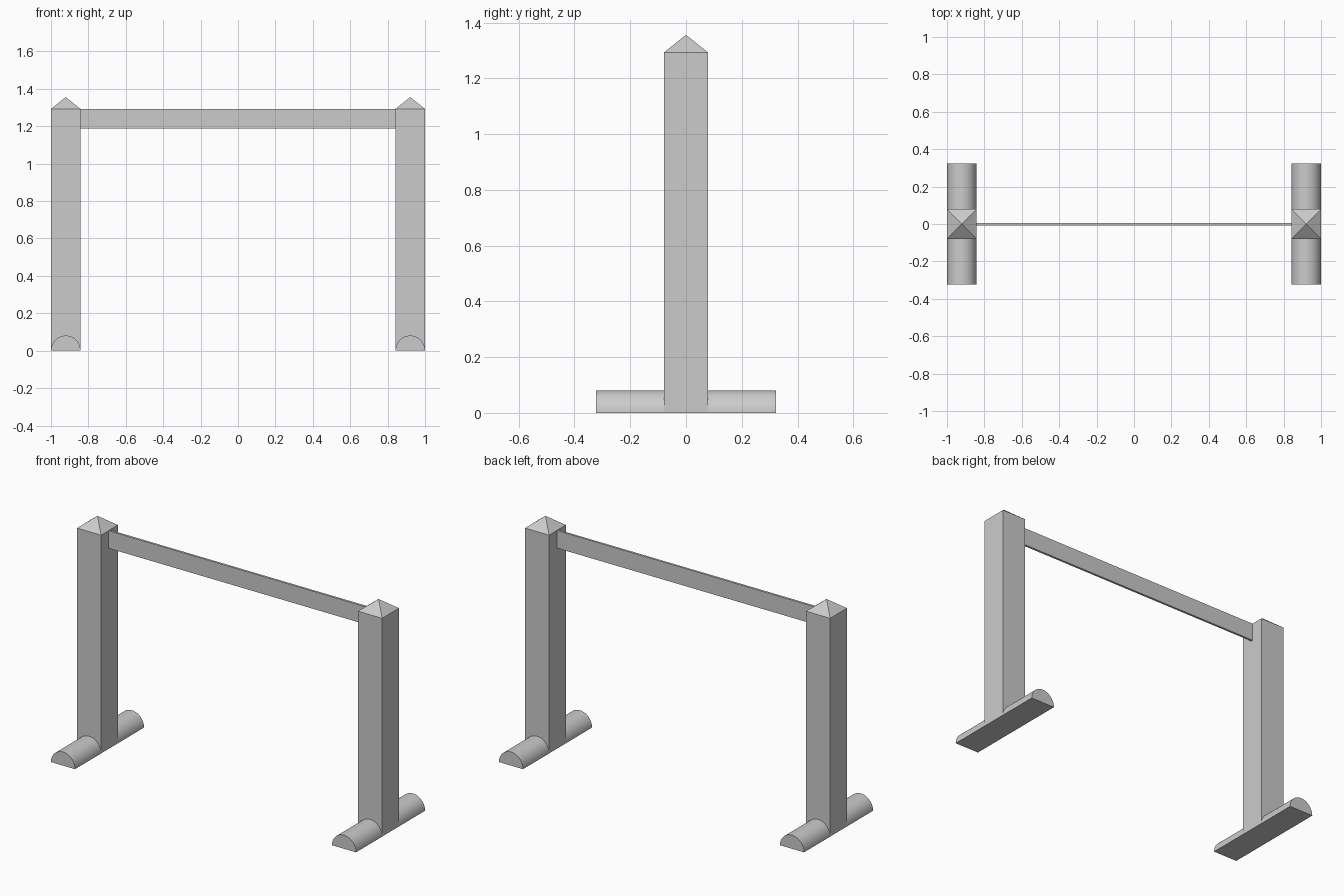
import bpy, bmesh, math

if "Cube" in bpy.data.objects:
    bpy.data.objects.remove(bpy.data.objects["Cube"])

HALF = 0.079           # half width of post and foot
POST_X = 1 - HALF
POST_TOP, PEAK = 1.293, 1.356
FOOT_HALF = 0.323


def make_object(name, bm):
    bmesh.ops.recalc_face_normals(bm, faces=bm.faces)
    mesh = bpy.data.meshes.new(name)
    bm.to_mesh(mesh)
    bm.free()
    obj = bpy.data.objects.new(name, mesh)
    bpy.context.collection.objects.link(obj)
    return obj


def box(bm, lo, hi):
    verts = bmesh.ops.create_cube(bm, size=1)["verts"]
    for v in verts:
        for i in range(3):
            v.co[i] = lo[i] if v.co[i] < 0 else hi[i]
    return verts


# Square post with a pyramid cap
def post(name, x):
    bm = bmesh.new()
    box(bm, (x - HALF, -HALF, 0), (x + HALF, HALF, POST_TOP))
    bm.faces.ensure_lookup_table()
    top = max(bm.faces, key=lambda f: f.calc_center_median().z)
    tip = bmesh.ops.poke(bm, faces=[top])["verts"][0]
    tip.co.z = PEAK
    return make_object(name, bm)


# Half-round foot running front to back
def foot(name, x, segments=32):
    bm = bmesh.new()
    ring = []
    for i in range(segments + 1):
        a = math.pi * i / segments
        ring.append(bm.verts.new((x + HALF * math.cos(a), -FOOT_HALF,
                                  0.081 * math.sin(a))))
    face = bm.faces.new(ring)
    new = bmesh.ops.extrude_face_region(bm, geom=[face], use_keep_orig=True)["geom"]
    moved = [g for g in new if isinstance(g, bmesh.types.BMVert)]
    bmesh.ops.translate(bm, verts=moved, vec=(0, 2 * FOOT_HALF, 0))
    obj = make_object(name, bm)
    bpy.ops.object.select_all(action='DESELECT')
    obj.select_set(True)
    bpy.context.view_layer.objects.active = obj
    bpy.ops.object.shade_smooth_by_angle(angle=math.radians(30))


for side, sign in (("left", -1), ("right", 1)):
    post(side + "_post", sign * POST_X)
    foot(side + "_foot", sign * POST_X)

# Thin rail between the posts
bm = bmesh.new()
inner = POST_X - HALF + 0.005
box(bm, (-inner, -0.008, 1.188), (inner, 0.005, 1.292))
make_object("top_rail", bm)
